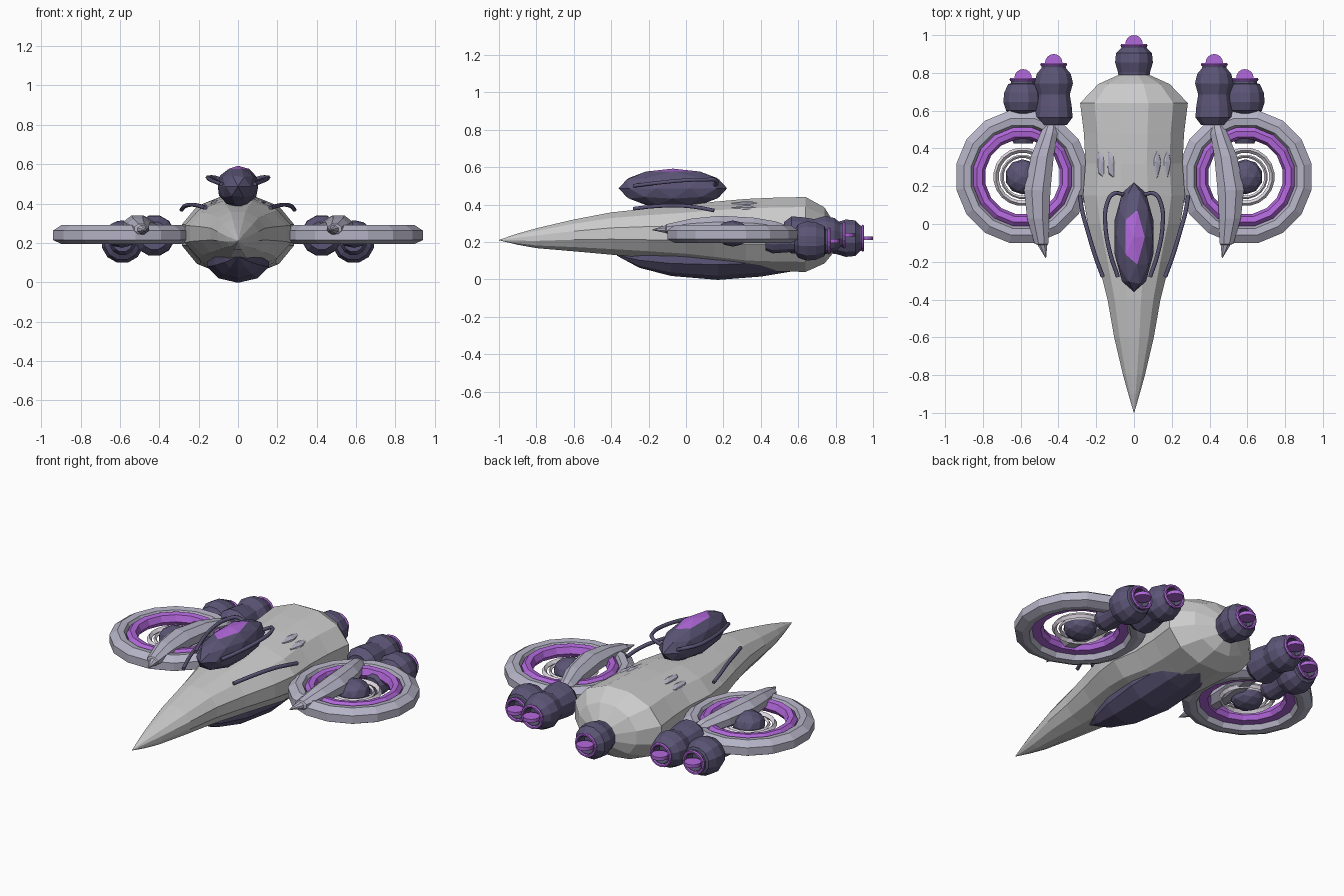
import bpy, bmesh, math
from mathutils import Vector, Matrix

if "Cube" in bpy.data.objects:
    bpy.data.objects.remove(bpy.data.objects["Cube"])


def material(name, rgb):
    m = bpy.data.materials.new(name)
    m.diffuse_color = (*rgb, 1)
    m.use_nodes = True
    m.node_tree.nodes["Principled BSDF"].inputs["Base Color"].default_value = m.diffuse_color
    return m


DARK = material("dark_violet", (0.105, 0.09, 0.18))
PURPLE = material("glow_purple", (0.45, 0.14, 0.72))
LILAC = material("pale_lilac", (0.46, 0.45, 0.56))
WHITE = material("near_white", (0.75, 0.70, 0.78))


def finish(name, bm, mats):
    bmesh.ops.remove_doubles(bm, verts=bm.verts, dist=1e-5)
    bmesh.ops.recalc_face_normals(bm, faces=bm.faces)
    me = bpy.data.meshes.new(name)
    bm.to_mesh(me)
    bm.free()
    for m in mats:
        me.materials.append(m)
    ob = bpy.data.objects.new(name, me)
    bpy.context.collection.objects.link(ob)
    return ob


def loft(name, sections, sides, mat=None):
    """Sections along y: (x, y, z, half width, half height)."""
    bm = bmesh.new()
    rings = []
    k = 1 / math.cos(math.pi / sides)
    for x, y, z, w, h in sections:
        ring = []
        for i in range(sides):
            a = 2 * math.pi * (i + 0.5) / sides
            ring.append(bm.verts.new((x + k * w * math.cos(a), y, z + k * h * math.sin(a))))
        rings.append(ring)
    for r, s in zip(rings, rings[1:]):
        for i in range(sides):
            j = (i + 1) % sides
            bm.faces.new((r[i], r[j], s[j], s[i]))
    bm.faces.new(rings[0])
    bm.faces.new(rings[-1])
    return finish(name, bm, [mat] if mat else [])


def ring(name, centre, profile, sides, mat):
    """Closed (radius, z) profile turned around the vertical axis."""
    bm = bmesh.new()
    loops = []
    for i in range(sides):
        a = 2 * math.pi * (i + 0.5) / sides
        loops.append([bm.verts.new((centre[0] + r * math.cos(a), centre[1] + r * math.sin(a), z))
                      for r, z in profile])
    n = len(profile)
    for i in range(sides):
        p, q = loops[i], loops[(i + 1) % sides]
        for j in range(n):
            k = (j + 1) % n
            bm.faces.new((p[j], p[k], q[k], q[j]))
    return finish(name, bm, [mat])


def ball(name, centre, size, mats, subdiv=2):
    bm = bmesh.new()
    bmesh.ops.create_icosphere(bm, subdivisions=subdiv, radius=1)
    bmesh.ops.transform(bm, verts=bm.verts,
                        matrix=Matrix.Translation(centre) @ Matrix.Diagonal((*size, 1)))
    return finish(name, bm, mats)


def tube(name, points, radius, mat):
    cu = bpy.data.curves.new(name, 'CURVE')
    cu.dimensions = '3D'
    cu.bevel_depth = radius
    cu.bevel_resolution = 1
    cu.use_fill_caps = True
    cu.resolution_u = 4
    sp = cu.splines.new('BEZIER')
    sp.bezier_points.add(len(points) - 1)
    for bp, p in zip(sp.bezier_points, points):
        bp.co = p
        bp.handle_left_type = bp.handle_right_type = 'AUTO'
    cu.materials.append(mat)
    ob = bpy.data.objects.new(name, cu)
    bpy.context.collection.objects.link(ob)


def engine(name, x, z, rim, body):
    """Bulbous thruster; body lists (offset ahead of the rim, radius)."""
    prof = body + [(0, 0.062), (0, 0.05), (-0.05, 0.045)]
    loft(name, [(x, rim + dy, z, r, r) for dy, r in prof], 12, DARK)
    # glowing rim
    bpy.ops.mesh.primitive_torus_add(location=(x, rim, z), rotation=(math.pi / 2, 0, 0),
                                     major_radius=0.063, minor_radius=0.009,
                                     major_segments=16, minor_segments=6)
    bpy.context.object.name = name + "_rim"
    bpy.context.object.data.materials.append(PURPLE)
    # flat glowing disc standing in the nozzle
    bpy.ops.mesh.primitive_cylinder_add(vertices=16, radius=0.046, depth=0.02,
                                        location=(x, rim + 0.009, z))
    bpy.context.object.name = name + "_disc"
    bpy.context.object.data.materials.append(PURPLE)


# Fuselage: (y, z, half width, half height)
hull = [(-1, .21, .001, .001), (-.9, .215, .03, .03), (-.8, .22, .058, .053), (-.6, .235, .105, .085),
        (-.4, .245, .14, .113), (-.2, .247, .19, .132), (0, .247, .245, .15), (.15, .245, .27, .17),
        (.32, .24, .257, .19), (.48, .24, .265, .197), (.64, .24, .285, .2), (.74, .235, .19, .15),
        (.79, .225, .08, .08)]
loft("fuselage", [(0, *s) for s in hull], 12)

# Belly pod
belly = [(-.37, .13, .003, .003), (-.25, .12, .065, .055), (-.08, .115, .12, .092), (.17, .115, .158, .112),
         (.4, .12, .15, .1), (.56, .12, .11, .075), (.64, .12, .04, .03)]
loft("belly_pod", [(0, *s) for s in belly], 10, DARK)

# Cockpit pod with a glowing canopy strip on top
pod = ball("cockpit_pod", (0, -.07, .487), (.108, .29, .105), [DARK, PURPLE])
for f in pod.data.polygons:
    c = f.center - Vector((0, -.07, .487))
    if c.z > .08 and abs(c.x) < .04 and abs(c.y) < .16:
        f.material_index = 1

# Rear centre engine
short = [(-.18, .08), (-.14, .085), (-.09, .1), (-.04, .095), (-.015, .07)]
long = [(-.32, .07), (-.28, .1), (-.22, .095), (-.16, .085), (-.1, .102), (-.05, .09), (-.02, .065)]
outer = [(-.34, .05), (-.3, .066), (-.22, .06), (-.185, .06), (-.165, .09), (-.12, .105),
         (-.07, .1), (-.025, .08), (-.02, .065)]
engine("centre_engine", 0, .22, .945, short)

for s, side in ((-1, "left"), (1, "right")):
    c = (s * .59, .25)
    # Round wing: outer frame, glowing ring, two thin rings and a hub
    ring(side + "_wing_frame", c, [(.357, .215), (.357, .262), (.315, .29), (.278, .285),
                                   (.255, .24), (.278, .197), (.315, .195)], 16, LILAC)
    ring(side + "_glow_ring", c, [(.265, .225), (.265, .27), (.245, .29), (.215, .285),
                                  (.2, .25), (.215, .225)], 16, PURPLE)
    ring(side + "_thin_ring", c, [(.155, .24), (.142, .257), (.127, .24), (.142, .223)], 20, WHITE)
    ring(side + "_inner_ring", c, [(.118, .24), (.11, .25), (.1, .24), (.11, .23)], 20, WHITE)
    ball(side + "_wing_hub", (*c, .245), (.093, .093, .07), [DARK])

    # Curved blade across the wing
    blade = [(.467, -.18, .265, .002, .002), (.485, -.11, .268, .026, .02), (.49, -.105, .27, .036, .025),
             (.508, .03, .28, .058, .045), (.512, .18, .285, .07, .055), (.485, .36, .28, .06, .05),
             (.45, .48, .27, .045, .04), (.435, .54, .262, .032, .025)]
    loft(side + "_wing_blade", [(s * x, *r) for x, *r in blade], 8, LILAC)

    # Wing engines
    engine(side + "_inner_engine", s * .425, .237, .845, long)
    engine(side + "_outer_engine", s * .587, .205, .765, outer)

    # Pipes beside the cockpit and along the shoulder
    tube(side + "_cockpit_pipe", [(s * x, y, z) for x, y, z in
         [(.085, -.28, .5), (.125, -.16, .515), (.152, 0, .53), (.145, .1, .533),
          (.11, .16, .53), (.05, .155, .5)]], .011, DARK)
    tube(side + "_shoulder_pipe", [(s * x, y, z) for x, y, z in
         [(.165, -.28, .378), (.205, -.17, .39), (.25, -.02, .393), (.272, .06, .385),
          (.287, .15, .368)]], .011, DARK)

    # Small raised hatches on the back
    for x, z in ((.115, .398), (.168, .375)):
        ball(side + "_hatch", (s * x, .325, z), (.03, .095, .022), [LILAC], 1)
